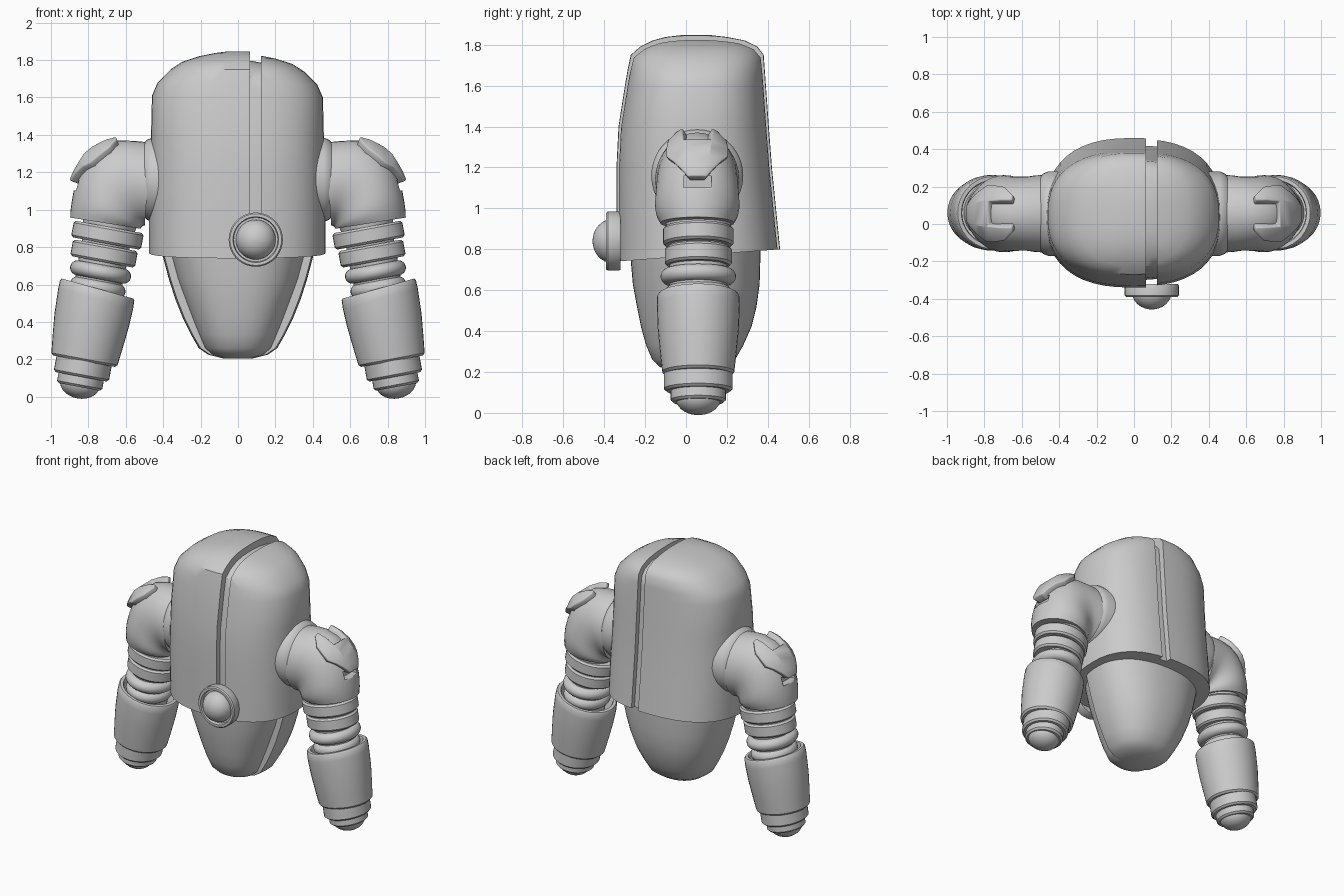
import bpy, bmesh
from math import sin, cos, pi, radians, sqrt
from mathutils import Vector, Matrix

if "Cube" in bpy.data.objects:
    bpy.data.objects.remove(bpy.data.objects["Cube"])


def finish(name, bm, mirror=False, angle=35):
    bmesh.ops.recalc_face_normals(bm, faces=bm.faces[:])
    me = bpy.data.meshes.new(name)
    bm.to_mesh(me)
    bm.free()
    ob = bpy.data.objects.new(name, me)
    bpy.context.collection.objects.link(ob)
    bpy.ops.object.select_all(action='DESELECT')
    ob.select_set(True)
    bpy.context.view_layer.objects.active = ob
    bpy.ops.object.shade_smooth_by_angle(angle=radians(angle))
    if mirror:
        ob.modifiers.new("mirror", 'MIRROR')
    return ob


def loft(rings):
    """Skin a stack of equal-length point rings and cap both ends."""
    bm = bmesh.new()
    vs = [[bm.verts.new(p) for p in r] for r in rings]
    n = len(vs[0])
    for a, b in zip(vs, vs[1:]):
        for i in range(n):
            j = (i + 1) % n
            bm.faces.new((a[i], a[j], b[j], b[i]))
    bm.faces.new(vs[0])
    bm.faces.new(vs[-1])
    return bm


def oval(z, a, yf, yb, n=2.5, seg=48):
    """Superellipse section, half-width a, from y=yf to y=yb."""
    pts = []
    for i in range(seg):
        c, s = cos(2 * pi * i / seg), sin(2 * pi * i / seg)
        x = a * abs(c) ** (2 / n) * (1 if c > 0 else -1)
        y = (yb - yf) / 2 * abs(s) ** (2 / n) * (1 if s > 0 else -1)
        pts.append(Vector((x, y + (yf + yb) / 2, z)))
    return pts


def lathe(name, profile, mat, ys=1.0, mirror=False, seg=36):
    """Revolve (height, radius) pairs about the local z axis of mat."""
    rings = [[mat @ Vector((r * cos(2 * pi * i / seg), ys * r * sin(2 * pi * i / seg), t))
              for i in range(seg)] for t, r in profile]
    return finish(name, loft(rings), mirror)


def cut(bm, co, no):
    """Remove everything beyond the plane and close the opening."""
    bmesh.ops.bisect_plane(bm, geom=bm.verts[:] + bm.edges[:] + bm.faces[:],
                           plane_co=co, plane_no=no, clear_outer=True)
    bmesh.ops.holes_fill(bm, edges=[e for e in bm.edges if e.is_boundary], sides=0)


# Upper body: two shell halves with a gap, over an inner core
BODY = [(.74, .475, -.34, .46), (1.0, .475, -.34, .44), (1.2, .47, -.34, .42),
        (1.4, .465, -.33, .405), (1.61, .46, -.297, .39), (1.68, .43, -.285, .385),
        (1.75, .36, -.27, .38), (1.79, .30, -.225, .35), (1.82, .21, -.165, .29),
        (1.838, .12, -.10, .20), (1.847, .05, -.02, .12)]


def body(inset=0.0, top=1.0):
    rings = [oval(.74 + (z - .74) * top, a - inset, yf + inset, yb - inset)
             for z, a, yf, yb in BODY]
    for p in rings[0]:
        p.z = .74 + .06 * (p.y + .34) / .8
    return loft(rings)


left = body()
cut(left, (.063, 0, 0), (1, 0, 0))
finish("shell_left", left)
right = body(.006, .988)
cut(right, (.124, 0, 0), (-1, 0, 0))
finish("shell_right", right)
finish("body_core", body(.04, .96))

# Lower body: narrow front piece and wider back piece
LOWER = [(.80, .37, .415, -.275, .365), (.63, .325, .37, -.26, .36), (.52, .285, .335, -.24, .345),
         (.42, .247, .295, -.22, .32), (.33, .21, .25, -.195, .28), (.26, .18, .21, -.165, .24),
         (.225, .14, .16, -.13, .19), (.205, .07, .08, -.07, .12)]
finish("lower_body_front", loft([oval(z, a, yf, yb - .02, 2.3) for z, a, b, yf, yb in LOWER]))
back = loft([oval(z, b, yf + .01, yb, 2.3) for z, a, b, yf, yb in LOWER])
cut(back, (0, -.03, 0), (0, -1, 0))
finish("lower_body_back", back)

# Round button: rimmed disc and dome on the front
M = Matrix.Translation((.095, -.33, .84)) @ Matrix.Rotation(radians(90), 4, 'X')
lathe("button_rim", [(-.01, .14), (.0, .145), (.052, .145), (.06, .138), (.06, .122), (.035, .118)], M)
lathe("button_dome", [(.02, .106)] + [(.03 + .097 * sin(a * pi / 16), .106 * cos(a * pi / 16) + .001)
                                      for a in range(9)], M)

# Arm parts along a tilted axis, mirrored to the other side
ARM = Matrix.Translation((.823, .06, .19)) @ Matrix.Rotation(radians(10.5), 4, 'Y').inverted()
ARM = Matrix.Translation((.823, .06, .19)) @ Matrix.Rotation(radians(-10.5), 4, 'Y')


def band(name, t0, t1, r, ys):
    b = .012
    lathe(name, [(t0, r - b), (t0 + b, r), (t1 - b, r), (t1, r - b)], ARM, ys, True)


def torus(name, t, major, minor, ys):
    lathe(name, [(t + minor * sin(a), major + minor * cos(a))
                 for a in [(-.5 + i / 10) * pi for i in range(11)]], ARM, ys, True)


band("arm_band_upper", .64, .73, .19, .91)
band("arm_band_lower", .54, .63, .176, .93)
torus("elbow_ring_upper", .485, .125, .04, 1.12)
torus("elbow_ring_lower", .40, .11, .04, 1.12)
lathe("elbow_core", [(.15, .125), (.66, .13), (.78, .15)], ARM, 1.1, True)

# Forearm cup with a sloped open top
cup = lathe("forearm", [(0, .168), (.012, .18), (.1, .19), (.22, .202), (.34, .207), (.385, .205),
                        (.395, .198), (.395, .178), (.385, .172), (.2, .165)], ARM, .98, True)
inv = ARM.inverted()
for v in cup.data.vertices:
    q = inv @ v.co
    if q.z > .3:
        q.z += .09 * q.x
        v.co = ARM @ q
band("wrist_upper", -.085, .02, .15, 1.12)
band("wrist_lower", -.14, -.06, .123, 1.1)
lathe("hand_dome", [(-.09, .107)] + [(-.12 - .082 * sin(a * pi / 14), .107 * cos(a * pi / 14) + .001)
                                     for a in range(8)], ARM, 1.02, True)

# Upper arm: sections fanned about the armpit, (angle, reach, half depth)
P, YC = Vector((.50, .055, .895)), .055
FAN = [(94, .465, .207), (84, .475, .205), (74, .495, .198), (64, .505, .198), (55, .50, .20),
       (46, .475, .203), (37, .45, .206), (28, .43, .206), (20, .415, .20), (14, .408, .19), (9, .402, .18)]


def reach(deg):
    for (a0, l0, d0), (a1, l1, d1) in zip(FAN, FAN[1:]):
        if a1 <= deg <= a0:
            k = (deg - a0) / (a1 - a0)
            return l0 + k * (l1 - l0), d0 + k * (d1 - d0)


def fan_point(deg, u, y):
    return P + Vector((cos(radians(deg)) * u, y, sin(radians(deg)) * u))


rings = []
for deg, L, d in FAN:
    c, r = (L + .02) / 2, (L - .02) / 2
    rings.append([fan_point(deg, c + r * cos(2 * pi * i / 36), d * sin(2 * pi * i / 36)) for i in range(36)])
arm = finish("upper_arm", loft(rings))

# Small slot under the shoulder pad
bm = bmesh.new()
bmesh.ops.create_cube(bm, size=1, matrix=Matrix.Translation((.88, YC, 1.13)) @ Matrix.Diagonal((.10, .135, .055, 1)))
cutter = finish("slot_cutter", bm)
cutter.hide_render = True
mod = arm.modifiers.new("slot", 'BOOLEAN')
mod.object = cutter
mod.solver = 'EXACT'
bpy.context.view_layer.objects.active = arm
bpy.ops.object.modifier_apply(modifier="slot")
bpy.data.objects.remove(cutter)
arm.modifiers.new("mirror", 'MIRROR')

# Shoulder joint disc against the body
J = Matrix.Translation((.36, YC, 1.16)) @ Matrix.Rotation(radians(90), 4, 'Y')
lathe("shoulder_joint", [(0, .225), (.10, .225), (.125, .215), (.15, .19)], J, 1, True)

# Notched shoulder pad wrapping over the upper arm, (angle, half width)
PAD = [(34, .04), (40, .075), (46, .108), (52, .138), (58, .138), (66, .13), (73, .085)]
bm = bmesh.new()
rows = []
for deg, w in PAD:
    L, d = reach(deg)
    h = min(.057, w * .5) if deg < 58 else .057
    rows.append([bm.verts.new(fan_point(deg, (L + .02) / 2 + (L - .02) / 2 * sqrt(1 - (y / d) ** 2) + .008, y))
                 for y in (-w, -h, h, w)])
for (deg, w), a, b in zip(PAD, rows, rows[1:]):
    for i in range(3):
        if deg < 58 or i != 1:
            bm.faces.new((a[i], a[i + 1], b[i + 1], b[i]))
pad = finish("shoulder_pad", bm, angle=30)
mod = pad.modifiers.new("thickness", 'SOLIDIFY')
mod.thickness, mod.offset = .06, 0
mod = pad.modifiers.new("edge", 'BEVEL')
mod.width, mod.segments, mod.limit_method, mod.angle_limit = .008, 2, 'ANGLE', radians(50)
pad.modifiers.new("mirror", 'MIRROR')
